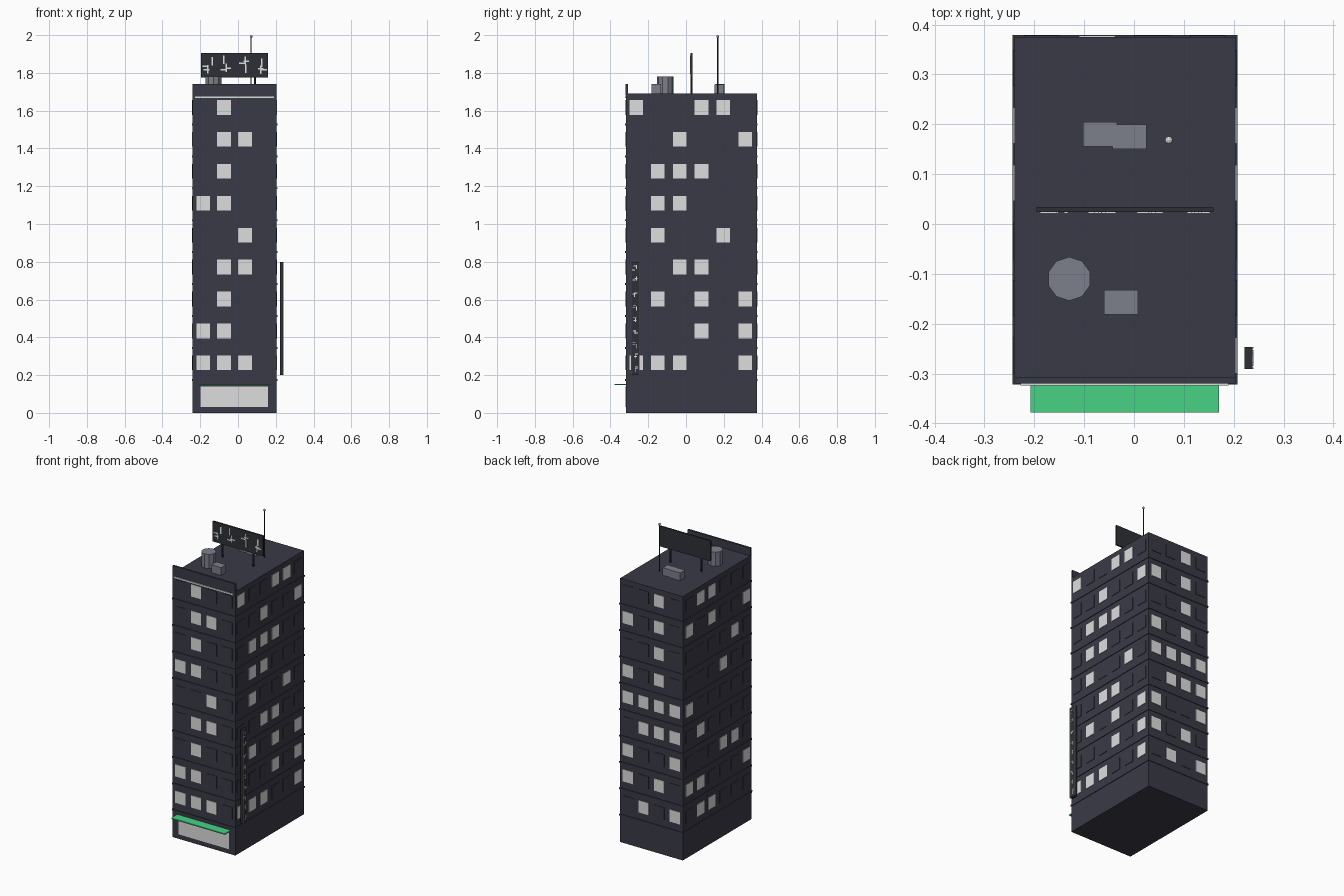
import bpy, bmesh, random
from mathutils import Vector

random.seed(4)
if "Cube" in bpy.data.objects:
    bpy.data.objects.remove(bpy.data.objects["Cube"])


def material(name, rgb):
    mat = bpy.data.materials.new(name)
    mat.use_nodes = True
    lin = [((c / 255 + 0.055) / 1.055) ** 2.4 for c in rgb]
    mat.diffuse_color = (*lin, 1)
    mat.node_tree.nodes["Principled BSDF"].inputs["Base Color"].default_value = (*lin, 1)
    return mat


WALL = material("dark slate", (58, 58, 71))
PANEL = material("sign charcoal", (46, 48, 54))
LIT = material("window white", (222, 222, 222))
GREEN = material("awning green", (72, 210, 133))
GREY = material("equipment grey", (125, 128, 139))
GLOW = material("pale trim", (215, 228, 222))


def boxes(name, mat, spans):
    """One object made of boxes, each given by its low and high corner."""
    bm = bmesh.new()
    for lo, hi in spans:
        lo, hi = Vector(lo), Vector(hi)
        verts = bmesh.ops.create_cube(bm, size=1)["verts"]
        bmesh.ops.scale(bm, vec=hi - lo, verts=verts)
        bmesh.ops.translate(bm, vec=(lo + hi) / 2, verts=verts)
    return finish(name, mat, bm)


def finish(name, mat, bm):
    mesh = bpy.data.meshes.new(name)
    bm.to_mesh(mesh)
    bm.free()
    mesh.materials.append(mat)
    obj = bpy.data.objects.new(name, mesh)
    bpy.context.collection.objects.link(obj)
    return obj


def cylinder(name, mat, x, y, z0, z1, r, sides):
    bm = bmesh.new()
    bmesh.ops.create_cone(bm, cap_ends=True, segments=sides, radius1=r, radius2=r, depth=z1 - z0)
    bmesh.ops.translate(bm, vec=(x, y, (z0 + z1) / 2), verts=bm.verts)
    return finish(name, mat, bm)


# Tower block
X0, X1, Y0, Y1, TOP = -0.24, 0.204, -0.318, 0.375, 1.69
FLOOR, STEP = 0.17, 0.169
boxes("tower", WALL, [((X0, Y0, 0), (X1, Y1, TOP))])
boxes("front_parapet", WALL, [((X0, Y0 - 0.002, TOP - 0.01), (X1, Y0 + 0.01, 1.74))])
E = 0.004
boxes("floor_ledges", WALL, [
    ((X0 - E, Y0 - E, FLOOR + STEP * k), (X1 + E, Y1 + E, FLOOR + STEP * k + 0.01)) for k in range(9)])

# Windows: column numbers that are lit, ground row first
FRONT = "012 01 1 12 2 01 1 12 1".split()
BACK = "02 13 03 012 0123 13 1 13 1".split()
RIGHT = "0125 35 135 23 14 12 123 25 034".split()
LEFT = "34 045 12 4 5 2 1 035 34".split()
X_COLS = [-0.185 + 0.111 * i for i in range(4)]
Y_COLS = [-0.264 + 0.1154 * i for i in range(6)]
W, H, D = 0.036, 0.039, 0.003


def windows(side, rows, cols, axis, wall):
    lit, dark = [], []
    for r, row in enumerate(rows):
        z = FLOOR + STEP * r + 0.095
        for c, pos in enumerate(cols):
            if axis == "x":
                span = ((pos - W, wall - D, z - H), (pos + W, wall + D, z + H))
            else:
                span = ((wall - D, pos - W, z - H), (wall + D, pos + W, z + H))
            (lit if str(c) in row else dark).append(span)
    boxes(side + "_lit_windows", LIT, lit)
    boxes(side + "_dark_windows", WALL, dark)


windows("front", FRONT, X_COLS, "x", Y0)
windows("back", BACK, X_COLS, "x", Y1)
windows("left", RIGHT, Y_COLS, "y", X1)
windows("right", LEFT, Y_COLS, "y", X0)

# Shop front, awning and light strip
boxes("shop_window", LIT, [((-0.198, Y0 - 0.003, 0.03), (0.16, Y0, 0.14))])
boxes("awning", GREEN, [((-0.208, -0.378, 0.147), (0.171, Y0, 0.154))])
boxes("light_strip", GLOW, [((-0.228, Y0 - 0.006, 1.666), (0.19, Y0, 1.674))])

# Roof equipment
cylinder("water_tank", GREY, -0.13, -0.11, TOP, 1.78, 0.044, 10)
boxes("roof_units", GREY, [
    ((-0.06, -0.182, TOP), (0.008, -0.132, 1.74)),
    ((-0.102, 0.156, TOP), (-0.034, 0.205, 1.74)),
    ((-0.043, 0.15, TOP), (0.025, 0.2, 1.738))])
cylinder("antenna_mast", PANEL, 0.07, 0.168, TOP, 1.99, 0.003, 6)
bm = bmesh.new()
bmesh.ops.create_icosphere(bm, subdivisions=2, radius=0.008)
bmesh.ops.translate(bm, vec=(0.07, 0.168, 1.992), verts=bm.verts)
finish("antenna_tip", LIT, bm)

# Roof billboard with abstract light bars
boxes("billboard", PANEL, [((-0.196, 0.024, 1.775), (0.16, 0.034, 1.905))])
for name, x in (("left_post", 0.09), ("right_post", -0.13)):
    cylinder(name, PANEL, x, 0.029, TOP, 1.79, 0.005, 6)
bars = []
for i in range(4):
    cx = -0.155 + 0.092 * i
    for j in range(4):
        x, z = cx + random.uniform(-0.022, 0.022), random.uniform(1.81, 1.875)
        w, h = (0.004, 0.022) if j % 2 else (0.015, 0.004)
        bars.append(((x - w, 0.021, z - h), (x + w, 0.025, z + h)))
boxes("billboard_bars", GLOW, bars)

# Vertical blade sign beside the wall
boxes("blade_sign", PANEL, [((0.222, -0.291, 0.2), (0.238, -0.247, 0.8))])
boxes("blade_edge_strips", GLOW, [
    ((0.238, y, 0.2), (0.24, y + 0.003, 0.8)) for y in (-0.291, -0.25)])
marks = []
for i in range(9):
    for j in range(3):
        y = -0.269 + random.uniform(-0.008, 0.008)
        z = 0.235 + 0.066 * i + random.uniform(-0.016, 0.016)
        w, h = (0.002, 0.011) if j == 1 else (0.008, 0.002)
        marks.append(((0.237, y - w, z - h), (0.24, y + w, z + h)))
boxes("blade_marks", GLOW, marks)
